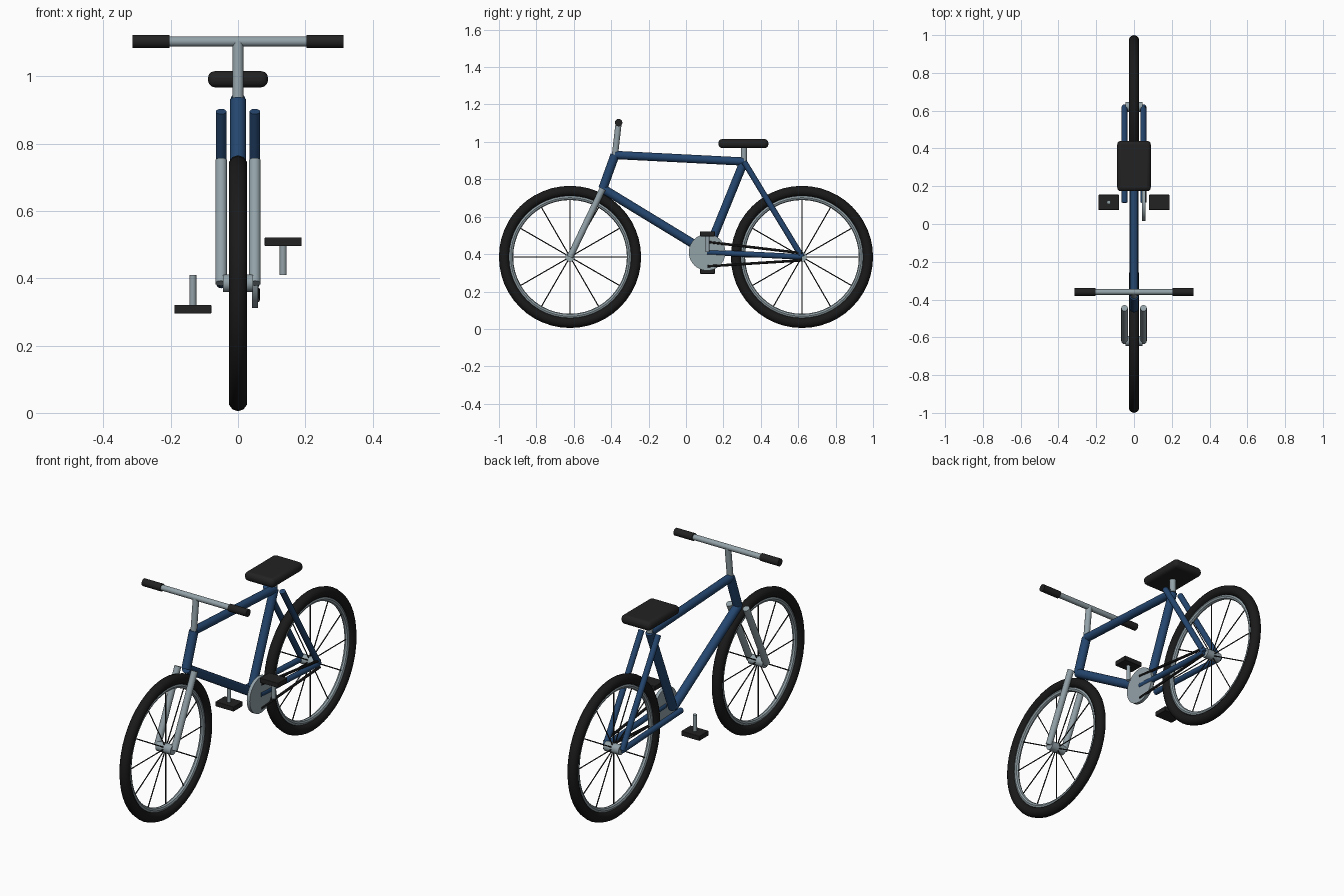
import bpy, math
from mathutils import Vector

if "Cube" in bpy.data.objects:
    bpy.data.objects.remove(bpy.data.objects["Cube"])


def material(name, r, g, b):
    m = bpy.data.materials.new(name)
    m.diffuse_color = (r, g, b, 1)
    m.use_nodes = True
    m.node_tree.nodes["Principled BSDF"].inputs["Base Color"].default_value = m.diffuse_color
    return m


BLUE = material("frame blue", 0.018, 0.062, 0.16)
GREY = material("metal grey", 0.29, 0.36, 0.39)
TYRE = material("tyre black", 0.010, 0.010, 0.010)
BLACK = material("soft black", 0.016, 0.016, 0.016)


def finish(name, mat, smooth=True):
    o = bpy.context.object
    o.name = name
    o.data.materials.append(mat)
    if smooth:
        bpy.ops.object.shade_smooth_by_angle(angle=math.radians(40))
    return o


def tube(name, a, b, r, mat, sides=16):
    a, b = Vector(a), Vector(b)
    d = b - a
    bpy.ops.mesh.primitive_cylinder_add(
        vertices=sides, radius=r, depth=d.length, location=(a + b) / 2,
        rotation=d.to_track_quat('Z', 'Y').to_euler())
    return finish(name, mat)


def ring(name, c, major, minor, mat, sides):
    bpy.ops.mesh.primitive_torus_add(
        location=c, rotation=(0, math.pi / 2, 0), major_radius=major,
        minor_radius=minor, major_segments=48, minor_segments=sides)
    return finish(name, mat)


def box(name, c, size, mat, bevel=0):
    bpy.ops.mesh.primitive_cube_add(size=1, location=c)
    o = bpy.context.object
    o.scale = size
    bpy.ops.object.transform_apply(location=False, rotation=False, scale=True)
    if bevel:
        m = o.modifiers.new("bevel", 'BEVEL')
        m.width, m.segments = bevel, 3
    return finish(name, mat, bool(bevel))


# Key points in the side plane (x, y, z)
AXLE_Z = 0.385
FRONT, REAR = (0, -0.62, AXLE_Z), (0, 0.62, AXLE_Z)
HEAD_LOW, HEAD_TOP = (0, -0.445, 0.75), (0, -0.38, 0.93)
SEAT_TOP, CRANK = (0, 0.31, 0.895), (0, 0.113, 0.41)
BAR = (0, -0.36, 1.103)


def side(p, x):
    return (x, p[1], p[2])


# Wheels
for label, c in (("front", FRONT), ("rear", REAR)):
    ring(label + "_tyre", c, 0.352, 0.028, TYRE, 10)
    ring(label + "_rim", c, 0.317, 0.013, GREY, 8)
    tube(label + "_hub", side(c, -0.045), side(c, 0.045), 0.026, GREY)
    for i in range(6):
        a = i * math.pi / 6
        d = Vector((0, math.cos(a), math.sin(a))) * 0.312
        tube(label + "_spoke_pair", Vector(c) - d, Vector(c) + d, 0.003, BLACK, 6)

# Frame
tube("head_tube", HEAD_LOW, HEAD_TOP, 0.024, BLUE)
tube("top_tube", HEAD_TOP, SEAT_TOP, 0.022, BLUE)
tube("down_tube", HEAD_LOW, CRANK, 0.024, BLUE)
tube("seat_tube", CRANK, SEAT_TOP, 0.023, BLUE)
for label, x in (("left", -0.05), ("right", 0.05)):
    tube(label + "_seat_stay", side(SEAT_TOP, x), side(REAR, x), 0.0155, BLUE)
    tube(label + "_chain_stay", side(CRANK, x), side(REAR, x), 0.015, BLUE)
    tube(label + "_fork_blade", side(HEAD_LOW, x), side(FRONT, x), 0.0175, GREY)

# Steering
tube("stem", HEAD_TOP, BAR, 0.0165, GREY)
tube("handlebar", side(BAR, -0.3), side(BAR, 0.3), 0.015, GREY)
for label, s in (("left", -1), ("right", 1)):
    tube(label + "_grip", side(BAR, s * 0.203), side(BAR, s * 0.314), 0.02, BLACK)

# Saddle
tube("seat_post", SEAT_TOP, (0, 0.31, 0.98), 0.0165, GREY)
box("saddle", (0, 0.307, 0.991), (0.178, 0.267, 0.048), BLACK, 0.02)

# Drivetrain
bpy.ops.mesh.primitive_cylinder_add(vertices=32, radius=0.098, depth=0.018,
                                    location=side(CRANK, 0.051),
                                    rotation=(0, math.pi / 2, 0))
finish("chainring", GREY)
tube("upper_chain", (0.058, 0.115, 0.465), (0.058, 0.62, 0.405), 0.007, BLACK, 8)
tube("lower_chain", (0.058, 0.115, 0.335), (0.058, 0.62, 0.367), 0.007, BLACK, 8)
for label, s in (("left", -1), ("right", 1)):
    x, y, z = s * 0.134, 0.115, 0.41 + s * 0.1
    tube(label + "_crank", (x, y, 0.41), (x, y, z), 0.0105, GREY, 12)
    box(label + "_pedal", (x, y, z - 0.002), (0.11, 0.08, 0.026), BLACK, 0.003)
